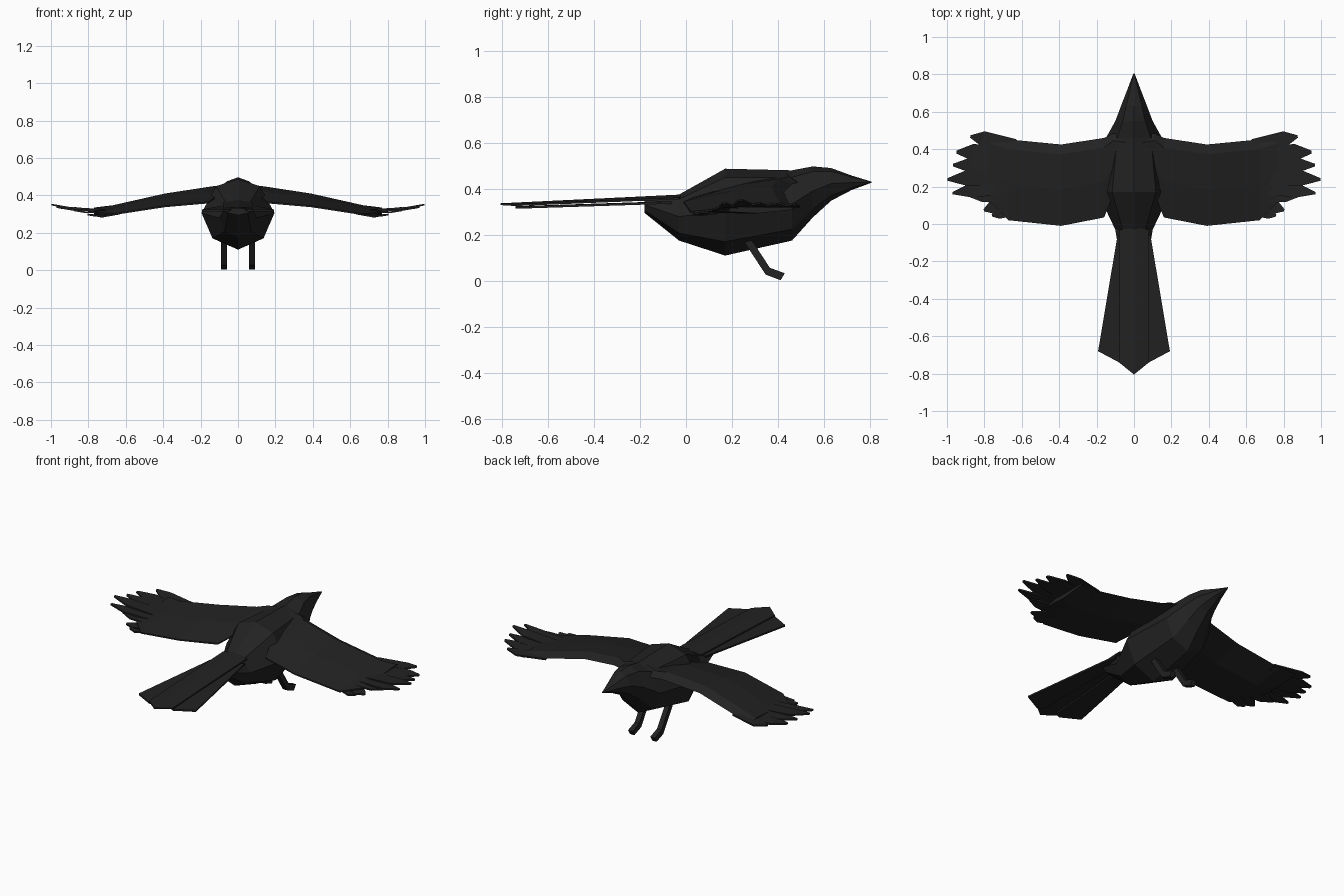
import bpy
import bmesh
from mathutils import Vector

cube = bpy.data.objects.get("Cube")
if cube:
    bpy.data.objects.remove(cube, do_unlink=True)

black = bpy.data.materials.new("feather_black")
black.use_nodes = True
colour = (0.016, 0.016, 0.016, 1)
black.diffuse_color = colour
black.node_tree.nodes["Principled BSDF"].inputs["Base Color"].default_value = colour


def finish(name, bm, mirror=False):
    """Turn a bmesh into a flat shaded object, optionally mirrored across x."""
    bmesh.ops.recalc_face_normals(bm, faces=bm.faces)
    mesh = bpy.data.meshes.new(name)
    bm.to_mesh(mesh)
    bm.free()
    mesh.materials.append(black)
    obj = bpy.data.objects.new(name, mesh)
    bpy.context.collection.objects.link(obj)
    if mirror:
        mod = obj.modifiers.new("both_sides", 'MIRROR')
        mod.use_clip = False
        mod.use_mirror_merge = False
    return obj


def loft(name, rings, mirror=False):
    """Skin a row of closed rings and cap both ends."""
    bm = bmesh.new()
    rows = [[bm.verts.new(p) for p in ring] for ring in rings]
    for a, b in zip(rows, rows[1:]):
        for i in range(len(a)):
            j = (i + 1) % len(a)
            bm.faces.new((a[i], a[j], b[j], b[i]))
    bm.faces.new(rows[0])
    bm.faces.new(rows[-1])
    return finish(name, bm, mirror)


def plate(name, points, thickness, mirror=False):
    """Thin feather blade from an outline."""
    bm = bmesh.new()
    face = bm.faces.new([bm.verts.new(p) for p in points])
    out = bmesh.ops.extrude_face_region(bm, geom=[face], use_keep_orig=True)
    verts = [g for g in out["geom"] if isinstance(g, bmesh.types.BMVert)]
    bmesh.ops.translate(bm, verts=verts, vec=(0, 0, -thickness))
    bmesh.ops.triangulate(bm, faces=[f for f in bm.faces if len(f.verts) > 4])
    return finish(name, bm, mirror)


# Body, head and beak: one faceted loft along y (y, top, bottom, half width)
stations = [
    (-.18, .362, .295, .075), (-.03, .375, .175, .1), (.17, .487, .11, .195),
    (.46, .48, .175, .15), (.55, .497, .275, .1), (.63, .49, .348, .07),
    (.72, .457, .395, .035), (.805, .431, .426, .003),
]
# Half section as (share of width, share of height)
section = [(0, 1), (.6, .9), (1, .52), (.7, .16), (0, 0)]
section += [(-u, v) for u, v in section[-2:0:-1]]
loft("body", [[(u * w, y, low + v * (top - low)) for u, v in section]
              for y, top, low, w in stations])

# Wings: airfoil rings along x (x, lead y, trail y, ridge z, trail z)
spans = [
    (.03, .47, .17, .47, .44), (.11, .485, .16, .452, .4), (.16, .46, .035, .445, .365),
    (.39, .425, -.01, .41, .345), (.67, .452, .02, .347, .302), (.77, .472, .12, .335, .312),
]


def airfoil(x, lead, trail, ridge, tail_z):
    chord = lead - trail
    return [(x, lead, ridge - .025), (x, lead - .12 * chord, ridge),
            (x, lead - .55 * chord, ridge * .65 + tail_z * .35),
            (x, trail, tail_z), (x, trail, tail_z - .008),
            (x, lead - .45 * chord, (ridge + tail_z) / 2 - .03)]


loft("wing", [airfoil(*s) for s in spans], mirror=True)

# Wingtip feathers: root y, tip x, tip y, tip z, half width
feathers = [
    (.41, .875, .468, .338, .045), (.36, .95, .385, .338, .05), (.3, .968, .315, .342, .045),
    (.25, .998, .238, .355, .045), (.2, .97, .165, .342, .04), (.15, .88, .15, .325, .04),
    (.12, .803, .073, .302, .04), (.08, .76, .045, .297, .035),
]
for n, (root_y, x, y, z, w) in enumerate(feathers):
    root = Vector((.64, root_y, .332 - .0035 * n))
    tip = Vector((x, y, z))
    along = tip - root
    side = Vector((-along.y, along.x, 0)).normalized() * w
    shoulder = root + along * .72
    shoulder.z -= .008
    plate(f"wingtip_feather_{n + 1}",
          [root + side, shoulder + side, tip + side * .15, tip - side * .15,
           shoulder - side * .8, root - side], .009, mirror=True)

# Tail: a ridged centre feather over two lower outer ones
plate("tail_centre", [(0, -.02, .375), (.08, -.03, .362), (.08, -.74, .333), (0, -.805, .337)],
      .008, mirror=True)
plate("tail_outer", [(.02, -.1, .345), (.088, -.06, .345), (.192, -.68, .325),
                     (.08, -.74, .325), (.045, -.72, .325)], .01, mirror=True)

# Legs: square bent tubes ending in a foot (y, z)
r = .015
leg_path = [(.265, .18), (.355, .042), (.42, .018)]
loft("leg", [[(.075 - r, y - r * .6, z - r), (.075 + r, y - r * .6, z - r),
              (.075 + r, y + r * .6, z + r), (.075 - r, y + r * .6, z + r)]
             for y, z in leg_path], mirror=True)
